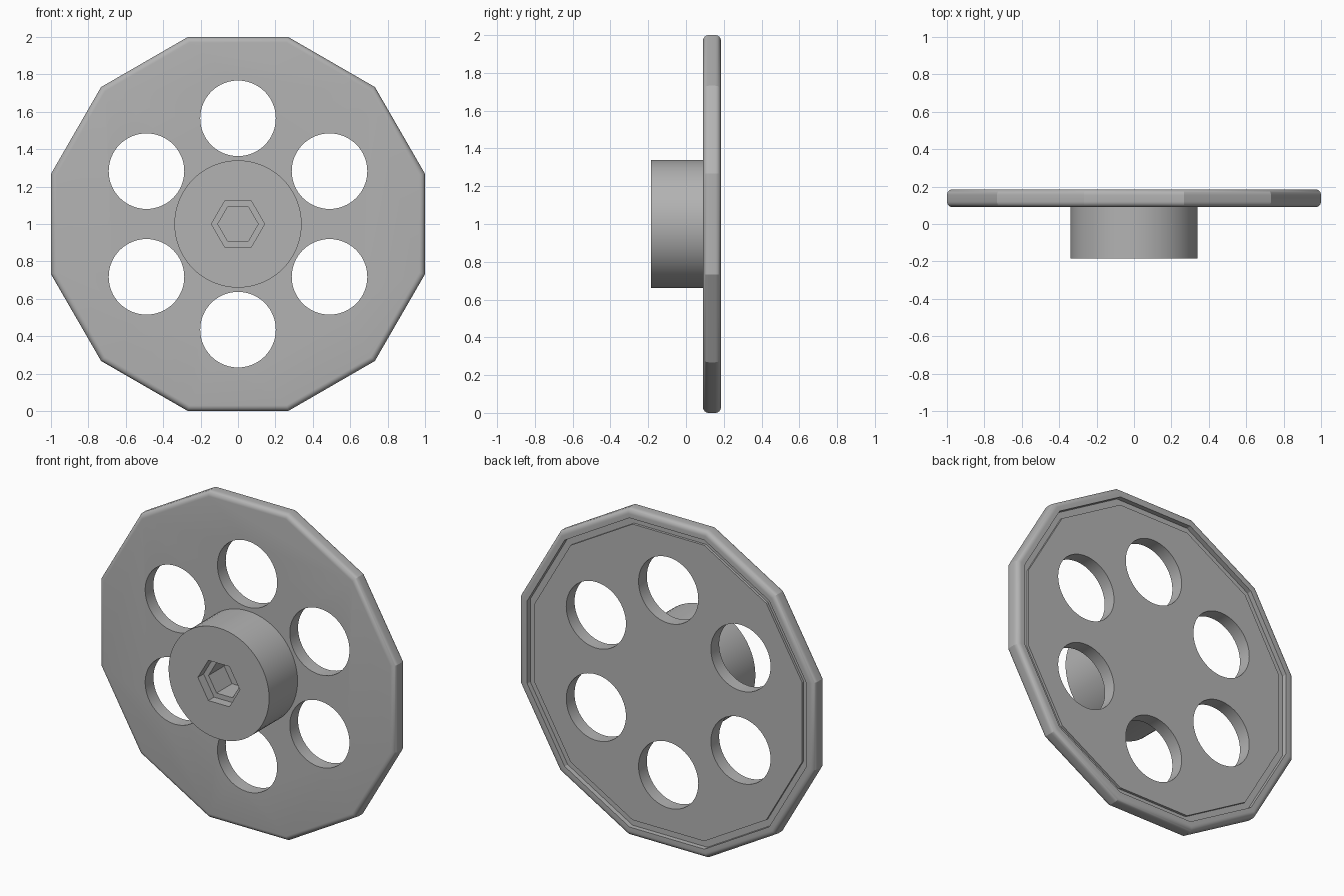
import bpy, bmesh, math

if "Cube" in bpy.data.objects:
    bpy.data.objects.remove(bpy.data.objects["Cube"])

GREY = (0.45, 0.45, 0.45, 1)
grey = bpy.data.materials.new("plain grey")
grey.use_nodes = True
grey.diffuse_color = GREY
grey.node_tree.nodes["Principled BSDF"].inputs["Base Color"].default_value = GREY


def lathe(name, profile, sides, turn=0.0, centre=(0, 1)):
    """Closed solid from (radius, y) rings around the y axis, capped at both ends."""
    bm = bmesh.new()
    rings = []
    for r, y in profile:
        angles = [turn + math.tau * i / sides for i in range(sides)]
        rings.append([bm.verts.new((centre[0] + r * math.cos(a), y,
                                    centre[1] + r * math.sin(a))) for a in angles])
    for a, b in zip(rings, rings[1:]):
        for i in range(sides):
            j = (i + 1) % sides
            bm.faces.new((a[i], a[j], b[j], b[i]))
    bm.faces.new(rings[0])
    bm.faces.new(rings[-1])
    bmesh.ops.recalc_face_normals(bm, faces=bm.faces)
    mesh = bpy.data.meshes.new(name)
    bm.to_mesh(mesh)
    bm.free()
    mesh.materials.append(grey)
    obj = bpy.data.objects.new(name, mesh)
    bpy.context.collection.objects.link(obj)
    return obj


def cut(target, cutter):
    """Subtract a cutter and discard it."""
    mod = target.modifiers.new("cut", 'BOOLEAN')
    mod.operation, mod.solver, mod.object = 'DIFFERENCE', 'EXACT', cutter
    bpy.context.view_layer.objects.active = target
    bpy.ops.object.modifier_apply(modifier=mod.name)
    bpy.data.objects.remove(cutter)


def smooth(obj, degrees):
    bpy.ops.object.select_all(action='DESELECT')
    obj.select_set(True)
    bpy.context.view_layer.objects.active = obj
    bpy.ops.object.shade_smooth_by_angle(angle=math.radians(degrees))


# Twelve-sided disc: rounded rim, then a shallow groove around the back
FRONT, BACK, ROUND, STEPS = 0.09, 0.185, 0.03, 6
quarter = [math.pi / 2 * i / STEPS for i in range(STEPS + 1)]
profile = [(1 - ROUND + ROUND * math.sin(t), FRONT + ROUND - ROUND * math.cos(t)) for t in quarter]
profile += [(1 - ROUND + ROUND * math.cos(t), BACK - ROUND + ROUND * math.sin(t)) for t in quarter]
profile += [(0.945, BACK), (0.945, BACK - 0.03), (0.905, BACK - 0.03), (0.905, BACK - 0.015)]
corner = 1 / math.cos(math.pi / 12)
disc = lathe("wheel_disc", [(r * corner, y) for r, y in profile], 12, math.pi / 12)

# Six round holes through the disc
for k in range(6):
    a = math.pi / 2 + k * math.pi / 3
    hole = lathe("hole_cutter", [(0.202, -0.1), (0.202, 0.4)], 64,
                 centre=(0.565 * math.cos(a), 1 + 0.565 * math.sin(a)))
    cut(disc, hole)
smooth(disc, 20)

# Hub with a stepped hexagonal socket
hub = lathe("hub", [(0.34, -0.185), (0.34, FRONT + 0.002)], 64)
cut(hub, lathe("socket_cutter", [(0.142, -0.3), (0.142, -0.13), (0.108, -0.13), (0.108, 0.02)], 6))
smooth(hub, 20)
